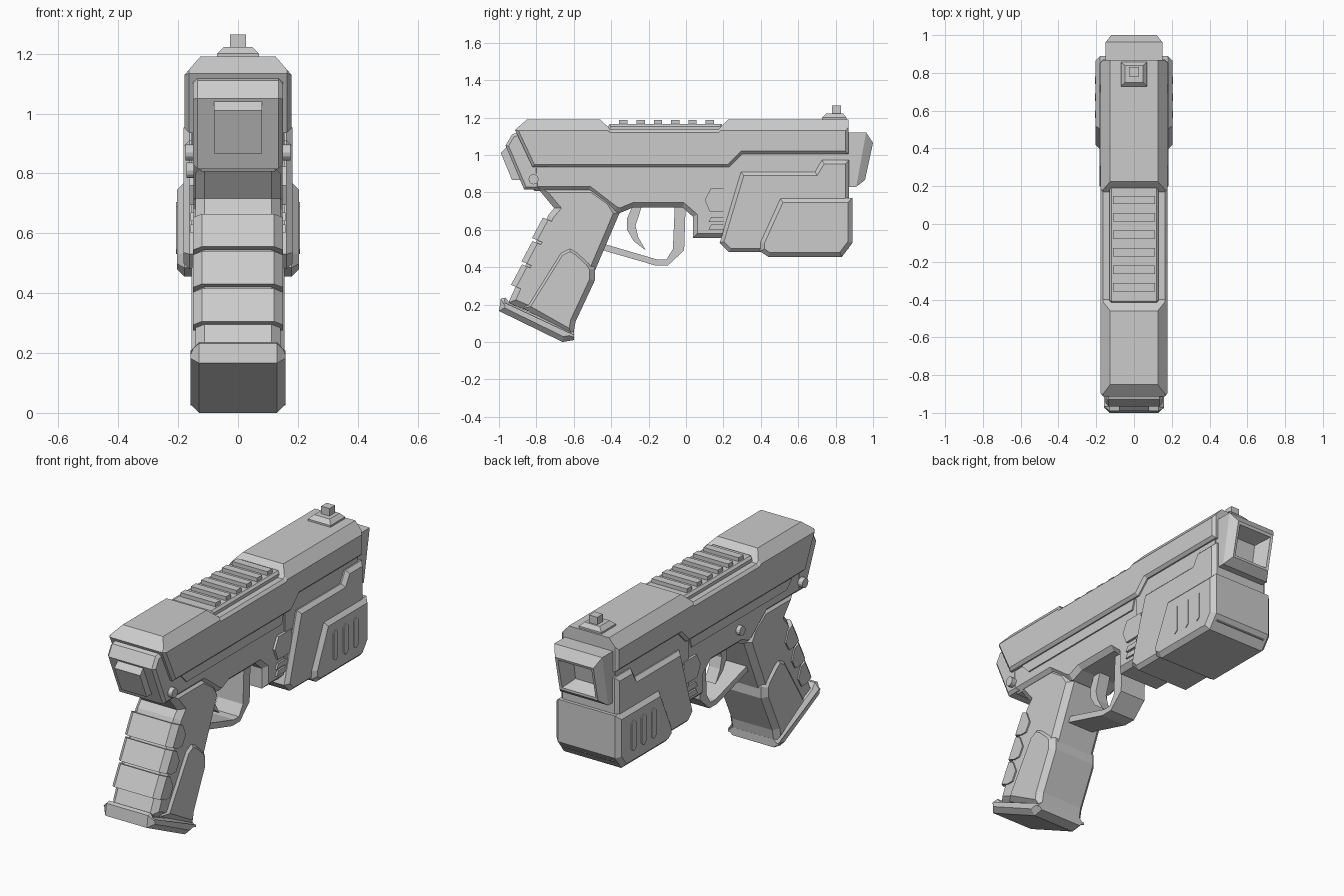
import bpy, bmesh, math
from mathutils import Vector

if "Cube" in bpy.data.objects:
    bpy.data.objects.remove(bpy.data.objects["Cube"])


def finish(name, bm):
    bmesh.ops.recalc_face_normals(bm, faces=bm.faces)
    me = bpy.data.meshes.new(name)
    bm.to_mesh(me)
    bm.free()
    ob = bpy.data.objects.new(name, me)
    bpy.context.collection.objects.link(ob)
    return ob


def chamfer_cut(bm, co, no):
    """Slice off everything past a plane and cap the cut."""
    geom = bm.verts[:] + bm.edges[:] + bm.faces[:]
    bmesh.ops.bisect_plane(bm, geom=geom, plane_co=co, plane_no=no, clear_outer=True)
    bmesh.ops.holes_fill(bm, edges=[e for e in bm.edges if e.is_boundary], sides=0)


def prism(name, pts, w, bevel=0.0, pick=None, x0=None, cuts=()):
    """Side profile (y, z) extruded across x, with chamfered rims."""
    lo = -w if x0 is None else x0
    bm = bmesh.new()
    a = [bm.verts.new((lo, y, z)) for y, z in pts]
    b = [bm.verts.new((w, y, z)) for y, z in pts]
    bm.faces.new(a)
    bm.faces.new(b[::-1])
    n = len(pts)
    for i in range(n):
        j = (i + 1) % n
        bm.faces.new((a[i], b[i], b[j], a[j]))
    bmesh.ops.recalc_face_normals(bm, faces=bm.faces)
    if bevel:
        rim = [e for e in bm.edges if abs(e.verts[0].co.x - e.verts[1].co.x) < 1e-5
               and (pick is None or pick((e.verts[0].co + e.verts[1].co) / 2))]
        bmesh.ops.bevel(bm, geom=rim, offset=bevel, offset_type='OFFSET', segments=1,
                        profile=0.5, affect='EDGES', clamp_overlap=False)
    for co, no in cuts:
        chamfer_cut(bm, co, no)
    return finish(name, bm)


def loft(name, rings):
    """Skin a list of four-point rings and cap both ends."""
    bm = bmesh.new()
    rs = [[bm.verts.new(p) for p in r] for r in rings]
    for r, s in zip(rs, rs[1:]):
        for i in range(4):
            j = (i + 1) % 4
            bm.faces.new((r[i], r[j], s[j], s[i]))
    bm.faces.new(rs[0])
    bm.faces.new(rs[-1])
    return finish(name, bm)


def box(name, x, y0, y1, z0, z1, bevel=0.0):
    return prism(name, [(y0, z0), (y1, z0), (y1, z1), (y0, z1)], x, bevel)


def circle(y, z, r, n=12):
    return [(y + r * math.cos(2 * math.pi * i / n), z + r * math.sin(2 * math.pi * i / n))
            for i in range(n)]


# Slide with top chamfers and a dip for the ribbed rail
slide = [(-.914, 1.134), (-.85, 1.19), (-.46, 1.19), (-.40, 1.135), (.17, 1.135), (.225, 1.19),
         (.868, 1.19), (.868, 1.005), (.30, 1.005), (.23, .935), (-.82, .935)]
prism("slide", slide, .178, .015,
      cuts=[(Vector((s * .178, 0, 1.13)), Vector((s * .06, 0, .052))) for s in (1, -1)])
prism("rail", [(-.43, 1.12), (-.41, 1.165), (.19, 1.165), (.21, 1.12)], .13, .012)
for i in range(6):
    y = -.335 + .0925 * i
    box("rail_rib", .11, y - .022, y + .022, 1.15, 1.187)

# Front sight
def square(x, y0, y1, z):
    return [(-x, y0, z), (x, y0, z), (x, y1, z), (-x, y1, z)]

loft("sight_base", [square(.07, .727, .857, 1.18), square(.07, .727, .857, 1.2),
                    square(.048, .75, .84, 1.222)])
box("sight_post", .026, .78, .83, 1.21, 1.264)

# Muzzle with a tapered rectangular bore
def bore(x, yt, zt, yb, zb):
    return [(-x, yb, zb), (x, yb, zb), (x, yt, zt), (-x, yt, zt)]

loft("muzzle", [bore(.15, .84, 1.12, .84, .83), bore(.15, .963, 1.12, .91, .83),
                bore(.12, 1.0, 1.065, .957, .866), bore(.105, .995, 1.05, .957, .88),
                bore(.075, .90, 1.03, .88, .91)])

# Rear plate and its wedge
prism("rear_plate", [(-.80, 1.12), (-.90, 1.12), (-.93, 1.11), (-.965, 1.05), (-.865, .815),
                     (-.78, .815)], .15, .015)
prism("rear_wedge", [(-.90, 1.06), (-.945, 1.057), (-.99, 1.01), (-.93, .866), (-.85, .866)], .08)

# Frame, with the raised strip under the slide
prism("frame", [(-.85, .96), (-.85, .877), (-.81, .807), (-.52, .807), (-.38, .70), (-.353, .69),
                (-.28, .72), (-.02, .72), (.037, .67), (.037, .556), (.22, .556), (.3, .6),
                (.3, 1.0), (.2, .96)], .148, .025)
prism("frame_strip", [(-.75, .95), (-.68, .877), (.17, .877), (.19, .95)], .156)
box("barrel_block", .155, .2, .85, .6, 1.05)
for s in (1, -1):
    prism("frame_hex", [(.134, .823), (.25, .823), (.25, .695), (.128, .695), (.10, .76)],
          s * .162, x0=s * .13)
    for z in (.655, .615):
        prism("frame_rib", [(.12, z - .014), (.25, z - .014), (.25, z + .014), (.135, z + .014)],
              s * .158, x0=s * .13)
    prism("rear_pin", circle(-.815, .87, .027), s * .176, x0=s * .13)
prism("side_button", circle(-.26, .81, .026), -.172, x0=-.13)

# Under-barrel block: inner step and outer armour
prism("fore_block", [(.18, .53), (.294, .91), (.69, .91), (.727, .973), (.872, .973), (.872, .50),
                     (.80, .48), (.23, .48)], .182, .02)
prism("fore_armour", [(.396, .535), (.503, .77), (.89, .77), (.89, .53), (.834, .455), (.44, .455),
                      (.396, .485)], .203, .024)
for s in (1, -1):
    for y in (.58, .67, .76):
        prism("armour_slot", [(y - .02, .545), (y, .53), (y + .02, .545), (y + .02, .69),
                              (y, .705), (y - .02, .69)], s * .207, x0=s * .19)

# Grip core, palm swell and base plate
prism("grip", [(-.80, .83), (-.705, .716), (-.735, .68), (-.95, .21), (-.62, .07), (-.355, .69),
               (-.40, .76), (-.5, .83)], .142, .03)
prism("grip_swell", [(-.87, .18), (-.68, .485), (-.62, .515), (-.575, .49), (-.51, .43),
                     (-.487, .395), (-.487, .33), (-.59, .11), (-.605, .03)], .155, .028)
prism("grip_base", [(-1, .166), (-.99, .232), (-.965, .237), (-.94, .205), (-.60, .055),
                    (-.60, .01), (-.66, 0)], .158, .028, pick=lambda m: m.y < -.61)

# Three back straps down the grip
strap = [(-.765, .665), (-.705, .64), (-.68, .575), (-.71, .525), (-.75, .525), (-.823, .556)]
for i in range(3):
    dy, dz = -.056 * i, -.125 * i
    prism("back_strap", [(y + dy, z + dz) for y, z in strap], .15, .03,
          pick=lambda m, c=-.79 + dy: m.y < c)

# Trigger guard and trigger
prism("trigger_guard", [(-.46, .495), (-.166, .41), (-.096, .41), (-.01, .49), (-.002, .73),
                        (-.06, .73), (-.07, .497), (-.105, .44), (-.15, .44), (-.44, .525)],
      .08)
prism("trigger", [(-.285, .73), (-.315, .66), (-.315, .60), (-.28, .54), (-.215, .49),
                  (-.255, .56), (-.27, .62), (-.235, .73)], .035)
